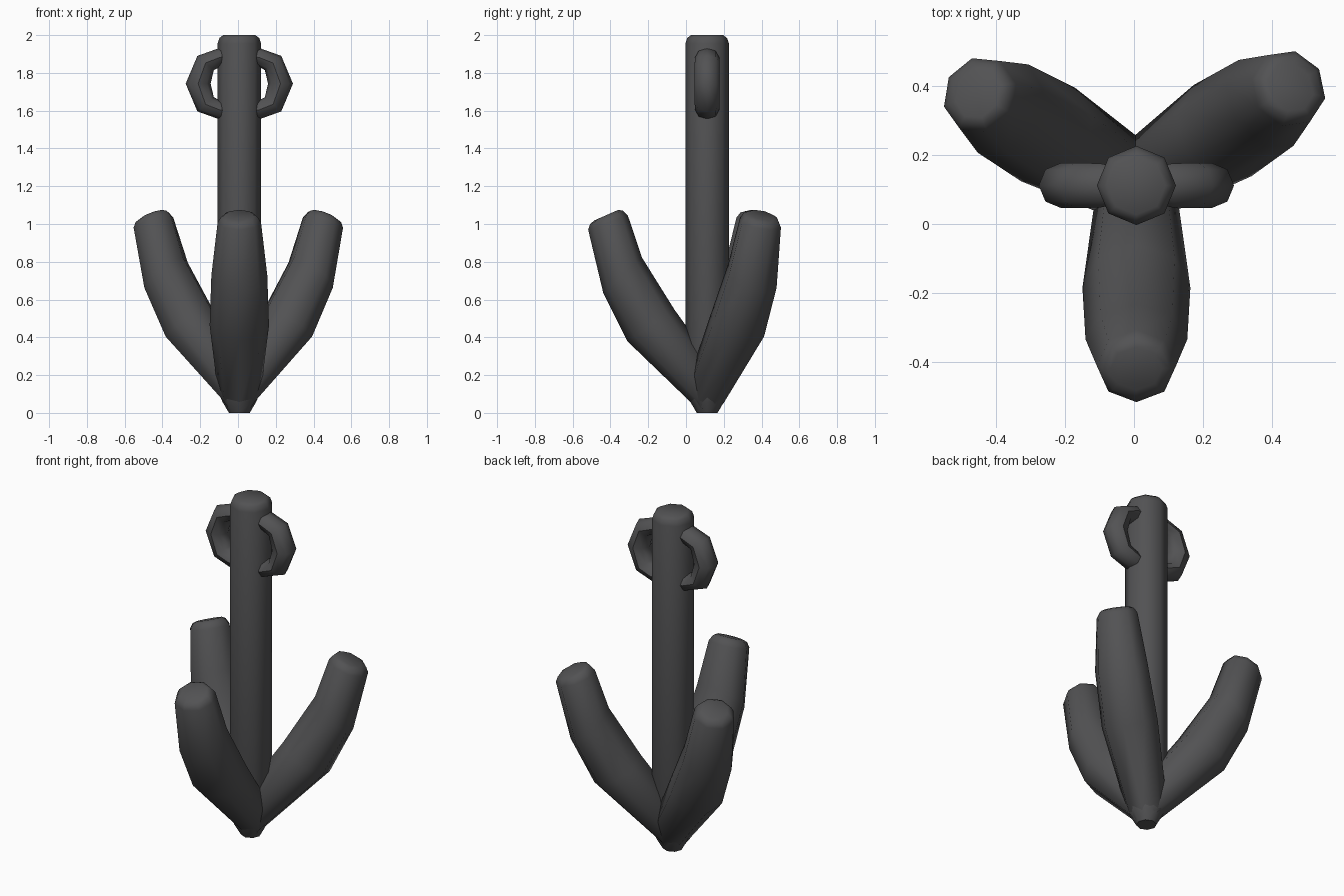
import bpy, bmesh, math
from mathutils import Vector

if "Cube" in bpy.data.objects:
    bpy.data.objects.remove(bpy.data.objects["Cube"])

SIDES = 8
AXIS = Vector((0.007, 0.112, 0))      # centre line of the shank

iron = bpy.data.materials.new("dark iron grey")
iron.diffuse_color = (0.085, 0.085, 0.088, 1)
iron.use_nodes = True
iron.node_tree.nodes["Principled BSDF"].inputs["Base Color"].default_value = iron.diffuse_color


def loft(name, angle, sections):
    """Skin octagonal rings. Each section: outer (r, z), inner (r, z), half width,
    in the vertical plane that leaves the shank axis at the given angle."""
    radial = Vector((math.cos(angle), math.sin(angle), 0))
    lateral = Vector((-math.sin(angle), math.cos(angle), 0))
    up = Vector((0, 0, 1))
    bm = bmesh.new()
    rings = []
    for ro, zo, ri, zi, w in sections:
        outer = AXIS + radial * ro + up * zo
        inner = AXIS + radial * ri + up * zi
        mid, half = (outer + inner) / 2, (outer - inner) / 2
        rings.append([bm.verts.new(mid + half * math.cos(t) + lateral * w * math.sin(t))
                      for t in (2 * math.pi * i / SIDES for i in range(SIDES))])
    for a, b in zip(rings, rings[1:]):
        for i in range(SIDES):
            j = (i + 1) % SIDES
            bm.faces.new((a[i], a[j], b[j], b[i]))
    bm.faces.new(rings[0])
    bm.faces.new(rings[-1])
    bmesh.ops.recalc_face_normals(bm, faces=bm.faces)
    mesh = bpy.data.meshes.new(name)
    bm.to_mesh(mesh)
    bm.free()
    mesh.materials.append(iron)
    obj = bpy.data.objects.new(name, mesh)
    bpy.context.collection.objects.link(obj)
    bpy.ops.object.select_all(action='DESELECT')
    obj.select_set(True)
    bpy.context.view_layer.objects.active = obj
    bpy.ops.object.shade_smooth_by_angle(angle=math.radians(50))
    return obj


# Shank: upright post with chamfered ends
loft("shank", 0, [(r, z, -r, z, r) for r, z in
                  ((0.055, 0.0), (0.09, 0.06), (0.115, 0.12), (0.115, 1.955),
                   (0.105, 1.985), (0.085, 2.0))])

# Three curved arms, swelling in the middle, with chamfered tips
arm = [(0.048, 0.0, -0.06, 0.06, 0.06),
       (0.065, 0.035, -0.09, 0.18, 0.113),
       (0.423, 0.38, 0.172, 0.545, 0.157),
       (0.55, 0.635, 0.345, 0.822, 0.148),
       (0.63, 0.97, 0.42, 1.045, 0.115),
       (0.62, 1.0, 0.445, 1.07, 0.098),
       (0.595, 1.02, 0.47, 1.075, 0.075)]
for name, deg in (("front_arm", -90), ("right_arm", 32.5), ("left_arm", 150)):
    loft(name, math.radians(deg), arm)

# Half-ring link on each side of the shank top
upper = [(0.06, 0.19, 0.06, 0.10, 0.055),
         (0.11, 0.187, 0.10, 0.09, 0.064),
         (0.222, 0.147, 0.135, 0.072, 0.066)]
middle = [(0.284, 0.0, 0.152, 0.0, 0.066)]
lower = [(ro, -zo, ri, -zi, w) for ro, zo, ri, zi, w in reversed(upper)]
link = [(ro, zo + 1.743, ri, zi + 1.743, w) for ro, zo, ri, zi, w in upper + middle + lower]
for name, deg in (("right_link", 0), ("left_link", 180)):
    loft(name, math.radians(deg), link)
